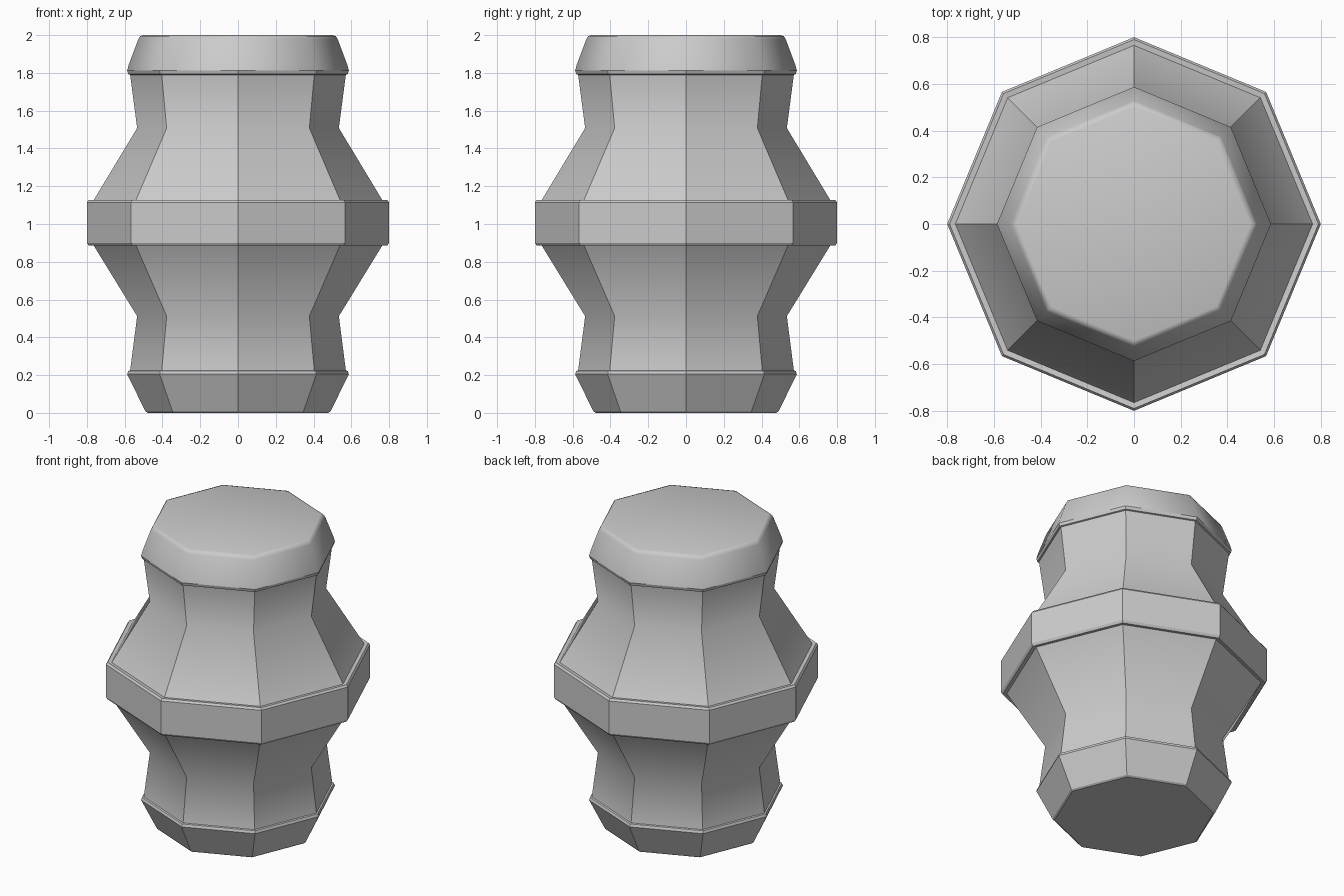
import bpy, bmesh
from math import cos, sin, pi

if "Cube" in bpy.data.objects:
    bpy.data.objects.remove(bpy.data.objects["Cube"])

SIDES = 8
# (corner radius, height, is this ring softly shaded?)
PROFILE = [
    (0.478, 0.0, False), (0.49, 0.008, False),                      # foot
    (0.587, 0.205, False), (0.581, 0.222, False), (0.571, 0.225, False),
    (0.534, 0.512, True),                                           # lower neck
    (0.765, 0.888, False), (0.79, 0.885, False), (0.80, 0.90, False),
    (0.80, 1.115, False), (0.79, 1.128, False), (0.765, 1.125, False),  # belt
    (0.534, 1.508, True),                                           # upper neck
    (0.571, 1.79, False), (0.581, 1.793, False), (0.587, 1.812, False),
    (0.578, 1.845, True), (0.528, 1.978, True), (0.518, 1.994, True),
    (0.50, 2.0, True),                                              # soft cap
]
CAP_START = 15

bm = bmesh.new()
rings = [[bm.verts.new((r * cos(2 * pi * i / SIDES), r * sin(2 * pi * i / SIDES), z))
          for i in range(SIDES)] for r, z, _ in PROFILE]

# Skin between neighbouring rings, then close both ends
for a, b in zip(rings, rings[1:]):
    for i in range(SIDES):
        j = (i + 1) % SIDES
        bm.faces.new((a[i], a[j], b[j], b[i]))
bm.faces.new(rings[0][::-1])
bm.faces.new(rings[-1])
for f in bm.faces:
    f.smooth = True

# Crisp corners and lips; soft necks and cap
level = {v: k for k, ring in enumerate(rings) for v in ring}
for e in bm.edges:
    lo, hi = sorted(level[v] for v in e.verts)
    e.smooth = PROFILE[lo][2] if lo == hi else lo >= CAP_START

mesh = bpy.data.meshes.new("octagonal_body")
bm.to_mesh(mesh)
bm.free()
body = bpy.data.objects.new("octagonal_body", mesh)
bpy.context.collection.objects.link(body)
